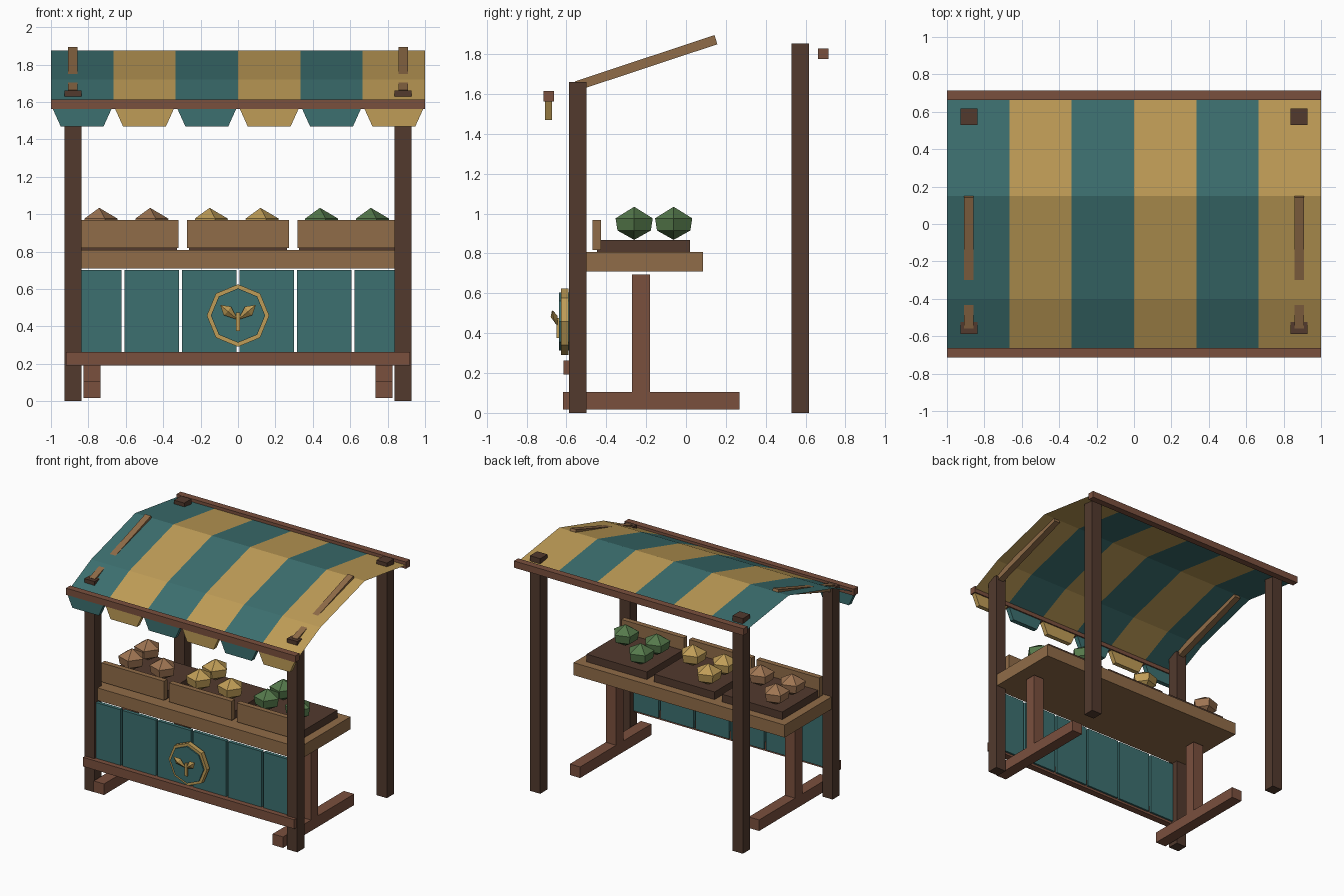
import bpy, bmesh, math
from mathutils import Vector

if "Cube" in bpy.data.objects:
    bpy.data.objects.remove(bpy.data.objects["Cube"])

def mat(name, rgb):
    m = bpy.data.materials.new(name)
    m.diffuse_color = (*rgb, 1)
    m.use_nodes = True
    m.node_tree.nodes["Principled BSDF"].inputs["Base Color"].default_value = m.diffuse_color
    return m

TEAL = mat("teal cloth", (.045, .16, .16))
GOLD = mat("golden cloth", (.52, .335, .095))
DARK = mat("dark wood", (.085, .042, .027))
RED = mat("reddish wood", (.195, .08, .048))
LIGHT = mat("light wood", (.28, .15, .065))
GREEN = mat("green produce", (.09, .19, .07))
TAN = mat("tan produce", (.34, .175, .085))

def mesh(name, verts, faces, *mats):
    me = bpy.data.meshes.new(name)
    me.from_pydata(verts, [], faces)
    for m in mats:
        me.materials.append(m)
    bm = bmesh.new()
    bm.from_mesh(me)
    bmesh.ops.recalc_face_normals(bm, faces=bm.faces)
    bm.to_mesh(me)
    bm.free()
    ob = bpy.data.objects.new(name, me)
    bpy.context.collection.objects.link(ob)
    return ob

def prism(name, poly, a, b, m, axis='y'):
    """Extrude a polygon: (x,z) along y, or (y,z) along x."""
    def p(u, v, t):
        return (u, t, v) if axis == 'y' else (t, u, v)
    n = len(poly)
    verts = [p(u, v, t) for t in (a, b) for u, v in poly]
    faces = [list(range(n)), list(range(n, 2 * n))]
    faces += [(i, (i + 1) % n, n + (i + 1) % n, n + i) for i in range(n)]
    return mesh(name, verts, faces, m)

def box(name, x0, x1, y0, y1, z0, z1, m):
    return prism(name, [(x0, z0), (x1, z0), (x1, z1), (x0, z1)], y0, y1, m)

def lathe(name, profile, sides, loc, m):
    """Spin (radius, z) rings with a pole at each end."""
    x, y, z = loc
    verts = [(x, y, z + profile[0][1]), (x, y, z + profile[-1][1])]
    rings = profile[1:-1]
    for r, h in rings:
        for i in range(sides):
            a = math.tau * i / sides
            verts.append((x + r * math.cos(a), y + r * math.sin(a), z + h))
    faces = []
    last = 2 + (len(rings) - 1) * sides
    for i in range(sides):
        j = (i + 1) % sides
        faces += [(0, 2 + j, 2 + i), (1, last + i, last + j)]
        for k in range(len(rings) - 1):
            b = 2 + k * sides
            faces.append((b + i, b + j, b + sides + j, b + sides + i))
    return mesh(name, verts, faces, m)

# posts, canopy ribs, trestle legs on both sides
for side, s in (("left", -1), ("right", 1)):
    c = .883 * s
    box(side + "_front_post", c - .045, c + .045, -.588, -.5, 0, 1.66, DARK)
    box(side + "_back_post", c - .045, c + .045, .528, .618, 0, 1.852, DARK)
    a, b = Vector((-.55, 1.64)), Vector((.15, 1.872))
    d = (b - a).normalized()
    n = Vector((-d.y, d.x)) * .024
    prism(side + "_canopy_rib", [a - n, b - n, b + n, a + n],
          c - .025, c + .025, LIGHT, 'x')
    c = .78 * s
    box(side + "_trestle_foot", c - .045, c + .045, -.618, .268, .018, .105, RED)
    box(side + "_trestle_leg", c - .045, c + .045, -.27, -.18, .105, .695, RED)

# striped cloth sheet
profile = [(-.69, 1.58), (-.4, 1.72), (.15, 1.875), (.69, 1.8)]
verts = [(-1 + i / 3, y, z) for i in range(7) for y, z in profile]
faces = [(4 * i + k, 4 * i + 4 + k, 4 * i + 5 + k, 4 * i + 1 + k)
         for i in range(6) for k in range(3)]
cloth = mesh("canopy_cloth", verts, faces, TEAL, GOLD)
for f in cloth.data.polygons:
    f.material_index = int((f.center.x + 1) * 3) % 2

# canopy end bars and hanging valance flaps
box("canopy_front_bar", -1, 1, -.714, -.662, 1.562, 1.614, RED)
box("canopy_back_bar", -1, 1, .662, .714, 1.775, 1.828, RED)
for i in range(6):
    c = -5 / 6 + i / 3
    prism("valance_flap", [(c - .158, 1.565), (c - .115, 1.47),
                           (c + .115, 1.47), (c + .158, 1.565)],
          -.708, -.672, (TEAL, GOLD)[i % 2])

# counter and front panelling
box("counter_top", -.92, .92, -.55, .086, .71, .808, LIGHT)
for i in range(6):
    c = (i - 2.5) * .307
    box("front_panel", c - .145, c + .145, -.573, -.545, .21, .702, TEAL)
box("front_rail", -.92, .92, -.614, -.56, .192, .264, RED)

# sloping trays of produce
shape = [(0, 0), (.088, .047), (.098, .108), (0, .166)]
for c, m in ((-.59, TAN), (0, GOLD), (.59, GREEN)):
    box("tray_base", c - .263, c + .263, -.447, .02, .808, .868, DARK)
    box("tray_front_board", c - .273, c + .273, -.468, -.427, .818, .968, LIGHT)
    for dx, y in ((-.152, -.26), (.12, -.26), (-.152, -.062)):
        lathe("produce", shape, 5, (c + dx, y, .868), m)

# octagonal emblem: backing disc and ring
def octagon(r):
    return [(r * math.cos(math.pi * i / 4), .458 + r * math.sin(math.pi * i / 4))
            for i in range(8)]

prism("emblem_disc", octagon(.145), -.637, -.57, TEAL)
verts = [(x, y, z) for y in (-.626, -.59) for r in (.167, .133) for x, z in octagon(r)]
faces = []
for i in range(8):
    j = (i + 1) % 8
    for a, b in ((0, 8), (8, 24), (24, 16), (16, 0)):
        faces.append((a + i, a + j, b + j, b + i))
ring = mesh("emblem_ring", verts, faces, GOLD)
# the ring frames the disc, so its front lip sits just proud of the disc rim
ring.data.update()

# sprig on the emblem
box("sprig_stem", -.01, .01, -.65, -.63, .375, .475, GOLD)
for s in (-1, 1):
    base, tip = Vector((0, -.645, .435)), Vector((.095 * s, -.672, .515))
    mid = base.lerp(tip, .6)
    d = (tip - base).normalized()
    u = d.cross(Vector((0, 1, 0))).normalized() * .03
    v = d.cross(u).normalized() * .018
    mesh("sprig_leaf", [base, tip, mid + u, mid + v, mid - u, mid - v],
         [(e, 2 + i, 2 + (i + 1) % 4) for e in (0, 1) for i in range(4)], GOLD)
